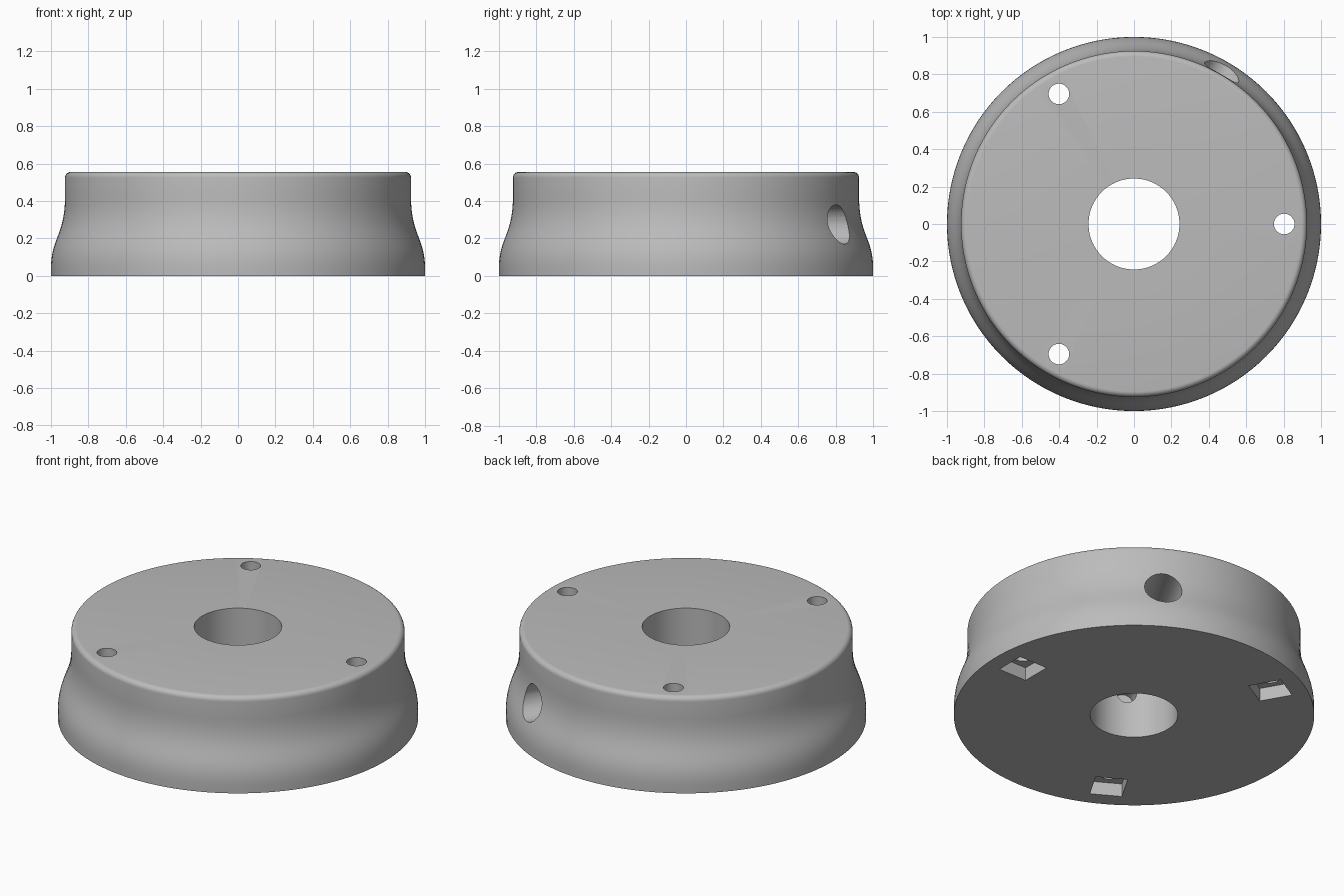
import bpy
import bmesh
from math import sin, cos, pi, radians
from mathutils import Matrix, Vector
from mathutils.geometry import interpolate_bezier

if "Cube" in bpy.data.objects:
    bpy.data.objects.remove(bpy.data.objects["Cube"], do_unlink=True)

HEIGHT, BORE, RIM, FILLET = 0.555, 0.243, 0.925, 0.03
SEGMENTS = 128

grey = bpy.data.materials.new("plain grey")
grey.use_nodes = True
grey.diffuse_color = (0.5, 0.5, 0.5, 1)
grey.node_tree.nodes["Principled BSDF"].inputs["Base Color"].default_value = grey.diffuse_color


def add_object(name, bm):
    bmesh.ops.recalc_face_normals(bm, faces=bm.faces)
    mesh = bpy.data.meshes.new(name)
    bm.to_mesh(mesh)
    bm.free()
    mesh.materials.append(grey)
    obj = bpy.data.objects.new(name, mesh)
    bpy.context.collection.objects.link(obj)
    return obj


def cylinder_cutter(name, radius, length, matrix, sides=48):
    bm = bmesh.new()
    bmesh.ops.create_cone(bm, cap_ends=True, segments=sides, radius1=radius,
                          radius2=radius, depth=length, matrix=matrix)
    return add_object(name, bm)


def box_cutter(name, size, matrix):
    bm = bmesh.new()
    bmesh.ops.create_cube(bm, size=1, matrix=matrix @ Matrix.Diagonal((*size, 1)))
    return add_object(name, bm)


# Cross-section: flared skirt, rounded top edge, central bore
flare = interpolate_bezier(Vector((1, 0.04)), Vector((1, 0.2)),
                           Vector((RIM, 0.22)), Vector((RIM, 0.42)), 20)
profile = [(BORE, 0), (1, 0)] + [tuple(p)[:2] for p in flare]
for i in range(7):
    a = i / 6 * pi / 2
    profile.append((RIM - FILLET + FILLET * cos(a), HEIGHT - FILLET + FILLET * sin(a)))
profile.append((BORE, HEIGHT))

# Revolved body
bm = bmesh.new()
rings = []
for s in range(SEGMENTS):
    t = 2 * pi * s / SEGMENTS
    rings.append([bm.verts.new((r * cos(t), r * sin(t), z)) for r, z in profile])
for s in range(SEGMENTS):
    a, b = rings[s], rings[(s + 1) % SEGMENTS]
    for i in range(len(profile)):
        j = (i + 1) % len(profile)
        bm.faces.new((a[i], b[i], b[j], a[j]))
body = add_object("round_base", bm)

# Three screw holes with square nut pockets underneath
cutters = []
for k in range(3):
    spin = Matrix.Rotation(k * 2 * pi / 3, 4, "Z")
    cutters.append(cylinder_cutter("screw_hole_cutter", 0.055, 1,
                                   spin @ Matrix.Translation((0.803, 0, 0.3))))
    cutters.append(box_cutter("nut_pocket_cutter", (0.19, 0.18, 0.16),
                              spin @ Matrix.Translation((0.805, 0, 0))))

# Side cable hole into the bore, with a narrow blind hole opposite
aim = Matrix.Rotation(radians(60), 4, "Z") @ Matrix.Translation((0, 0, 0.275))
lay = Matrix.Rotation(pi / 2, 4, "Y")
cutters.append(cylinder_cutter("cable_hole_cutter", 0.105, 1.1,
                               aim @ Matrix.Translation((0.65, 0, 0)) @ lay))
cutters.append(cylinder_cutter("blind_hole_cutter", 0.055, 0.3,
                               aim @ Matrix.Translation((-0.2, 0, 0)) @ lay))

# Cut the holes, then discard the cutters
bpy.context.view_layer.objects.active = body
for obj in bpy.context.selected_objects:
    obj.select_set(False)
body.select_set(True)
for cutter in cutters:
    cutter.hide_render = True
    mod = body.modifiers.new("cut", "BOOLEAN")
    mod.operation = "DIFFERENCE"
    mod.solver = "EXACT"
    mod.object = cutter
    bpy.ops.object.modifier_apply(modifier=mod.name)
    bpy.data.objects.remove(cutter, do_unlink=True)

bpy.ops.object.shade_smooth_by_angle(angle=radians(30))
